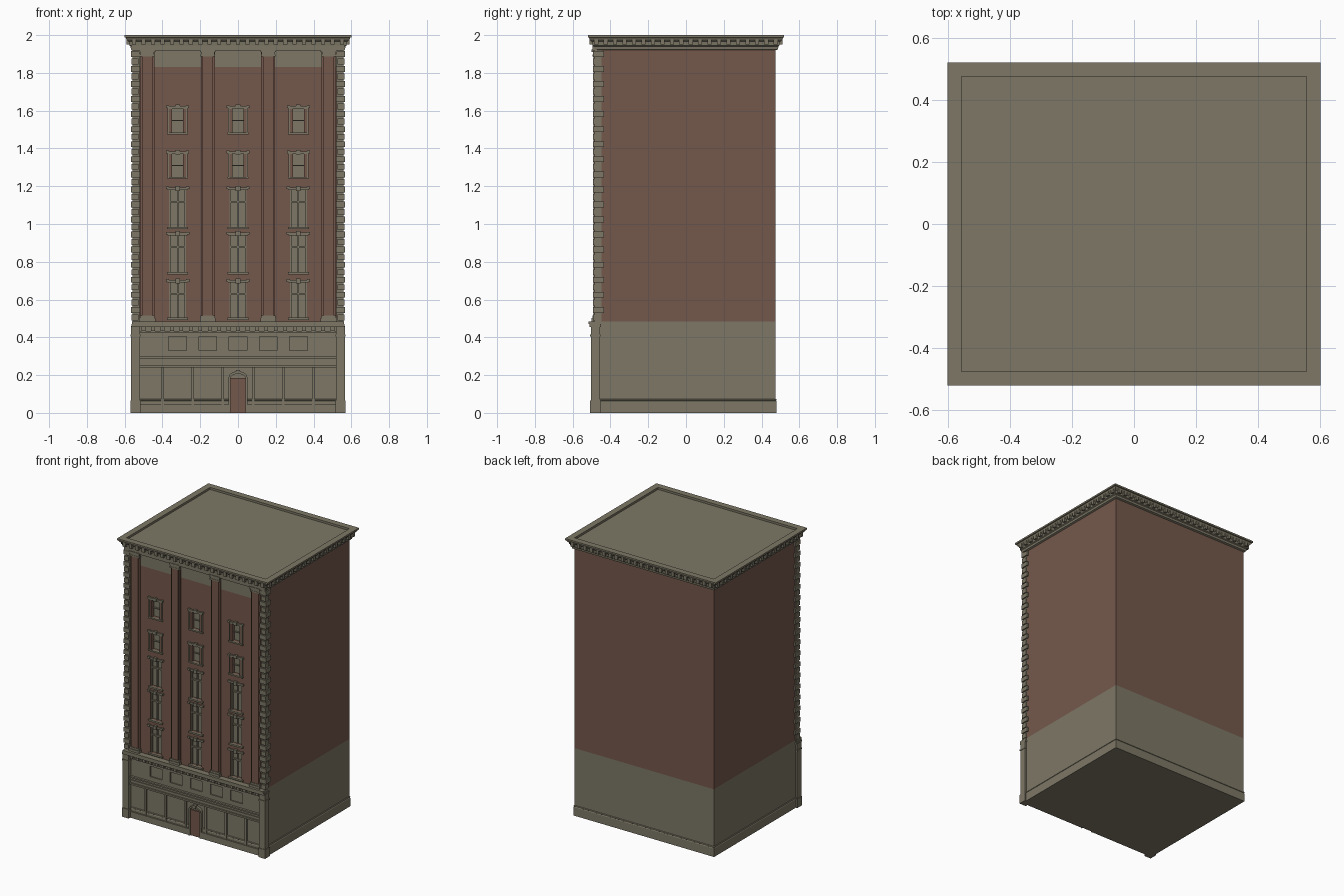
import bpy, bmesh, math

if "Cube" in bpy.data.objects:
    bpy.data.objects.remove(bpy.data.objects["Cube"])

HX, HY = 0.555, 0.475          # half size of the main block
F = -HY                        # plane of the front wall


def material(name, rgb):
    m = bpy.data.materials.new(name)
    m.diffuse_color = (*rgb, 1)
    m.use_nodes = True
    m.node_tree.nodes["Principled BSDF"].inputs["Base Color"].default_value = m.diffuse_color
    return m


STONE = material("grey stone", (0.205, 0.185, 0.132))
BRICK = material("red brown brick", (0.175, 0.098, 0.070))


def finish(name, bm, *mats):
    bmesh.ops.recalc_face_normals(bm, faces=bm.faces)
    me = bpy.data.meshes.new(name)
    bm.to_mesh(me)
    bm.free()
    for m in mats:
        me.materials.append(m)
    ob = bpy.data.objects.new(name, me)
    bpy.context.collection.objects.link(ob)
    return ob


def boxes(name, mat, items):
    """One object from many boxes (x0, x1, y0, y1, z0, z1)."""
    bm = bmesh.new()
    for x0, x1, y0, y1, z0, z1 in items:
        vs = bmesh.ops.create_cube(bm, size=1)["verts"]
        for v in vs:
            v.co = (x1 if v.co.x > 0 else x0, y1 if v.co.y > 0 else y0,
                    z1 if v.co.z > 0 else z0)
    return finish(name, bm, mat)


def front(x, w, z0, z1, out, back=0.004):
    """Box on the front wall, centred at x, standing out from it."""
    return (x - w / 2, x + w / 2, F - out, F + back, z0, z1)


def rings(name, profile, *mats):
    """Rectangular rings (offset, z) lofted round the block and capped."""
    bm = bmesh.new()
    loops = []
    for o, z in profile:
        loops.append([bm.verts.new((sx * (HX + o), sy * (HY + o), z))
                      for sx, sy in ((-1, -1), (1, -1), (1, 1), (-1, 1))])
    for a, b in zip(loops, loops[1:]):
        for i in range(4):
            j = (i + 1) % 4
            bm.faces.new((a[i], a[j], b[j], b[i]))
    bm.faces.new(loops[0])
    bm.faces.new(loops[-1])
    return finish(name, bm, *mats)


BAYS = (-0.32, 0, 0.32)
TALL = ((0.505, 0.69), (0.745, 0.94), (0.985, 1.18))
SMALL = ((1.25, 1.37), (1.485, 1.61))
PANELS = (-0.32, -0.16, 0, 0.16, 0.32)

# main block with window recesses cut into the front
body = rings("main_block", [(0, 0), (0, 0.485), (0, 1.83), (0, 1.93)], STONE, BRICK)
holes = [front(x, 0.092, a, b, 0.05, 0.02) for x in BAYS for a, b in TALL]
holes += [front(x, 0.06, a, b, 0.05, 0.02) for x in BAYS for a, b in SMALL]
holes += [front(x, 0.095, 0.33, 0.405, 0.05, 0.008) for x in PANELS]
cutter = boxes("window_cutter", STONE, holes)
cutter.hide_render = True
mod = body.modifiers.new("windows", "BOOLEAN")
mod.operation, mod.solver, mod.object = "DIFFERENCE", "EXACT", cutter
bpy.context.view_layer.objects.active = body
bpy.ops.object.modifier_apply(modifier=mod.name)
bpy.data.objects.remove(cutter)
for p in body.data.polygons:
    c, n = p.center, p.normal
    pane = n.y < -0.5 and c.y > F + 0.005
    band = n.y < -0.5 and c.z > 1.83
    p.material_index = 0 if c.z < 0.485 or pane or band or abs(n.z) > 0.9 and c.z > 1.9 else 1

# plinth round the foot
rings("plinth", [(0.004, 0), (0.004, 0.06), (0.002, 0.064), (0.005, 0.066),
                 (0.005, 0.071), (0, 0.074)], STONE)

# crowning cornice with a sunk roof
rings("cornice", [(0, 1.92), (0.012, 1.925), (0.014, 1.94), (0.02, 1.945),
                  (0.022, 1.965), (0.036, 1.978), (0.038, 1.986), (0.045, 1.988),
                  (0.045, 2.0), (0, 2.0), (0, 1.985)], STONE)
dent = []
for i in range(23):
    x = -0.55 + i * 0.05
    for s in (-1, 1):
        y0, y1 = sorted((s * (HY + 0.012), s * (HY + 0.036)))
        dent.append((x - 0.011, x + 0.011, y0, y1, 1.95, 1.98))
for i in range(20):
    y = -0.475 + i * 0.05
    for s in (-1, 1):
        x0, x1 = sorted((s * (HX + 0.012), s * (HX + 0.036)))
        dent.append((x0, x1, y - 0.011, y + 0.011, 1.95, 1.98))
boxes("cornice_dentils", STONE, dent)
boxes("front_entablature", STONE, [front(0, 1.125, 1.918, 1.945, 0.02)])

# pilasters: brick shafts with stone feet and capitals
PIL = (-0.48, -0.16, 0.16, 0.48)
shafts, ends = [], []
for x in PIL:
    shafts += [front(x, 0.074, 0.485, 1.92, 0.008), front(x, 0.054, 0.485, 1.92, 0.016)]
    ends += [front(x, 0.084, 0.485, 0.502, 0.024), front(x, 0.076, 0.502, 0.515, 0.020),
             front(x, 0.078, 1.888, 1.898, 0.020), front(x, 0.07, 1.898, 1.91, 0.018),
             front(x, 0.084, 1.91, 1.925, 0.024)]
boxes("pilaster_shafts", BRICK, shafts)
boxes("pilaster_feet_and_capitals", STONE, ends)

# corner quoins: alternate long and short blocks over a backing strip
quoins = []
N = 36
step = (1.92 - 0.485) / N
for s in (-1, 1):
    def corner(xin, xout, yout, yback, z0, z1):
        a, b = sorted((s * xin, s * xout))
        return (a, b, yout, yback, z0, z1)
    quoins.append(corner(0.522, 0.558, F - 0.010, -0.447, 0.485, 1.92))
    for i in range(N):
        z = 0.485 + i * step
        long = i % 2
        quoins.append(corner(0.518 if long else 0.527, 0.567 if long else 0.563, F - 0.018,
                             -0.435 if long else -0.450, z + 0.005, z + step - 0.004))
boxes("corner_quoins", STONE, quoins)

# window frames, bars, sills and heads
trim, bars, jambs = [], [], []
for x in BAYS:
    for a, b in TALL:
        trim += [front(x, 0.112, a - 0.012, a, 0.012),
                 front(x, 0.104, b, b + 0.014, 0.008),
                 front(x, 0.024, b - 0.004, b + 0.022, 0.016)]
        trim += [front(x + s * 0.053, 0.018, b + 0.004, b + 0.018, 0.013) for s in (-1, 1)]
        zt = a + (b - a) * 0.68
        bars += [(x - 0.046, x + 0.046, F + 0.008, F + 0.021, zt - 0.005, zt + 0.005),
                 (x - 0.004, x + 0.004, F + 0.010, F + 0.021, a, b)]
        for s in (-1, 1):
            c = x + s * 0.042
            bars.append((c - 0.004, c + 0.004, F + 0.006, F + 0.021, a, b))
    for a, b in SMALL:
        trim += [front(x, 0.112, a - 0.010, a, 0.014), front(x, 0.108, b, b + 0.014, 0.012),
                 front(x, 0.024, b - 0.002, b + 0.022, 0.016)]
        for s in (-1, 1):
            trim += [front(x + s * 0.049, 0.006, a, b, 0.012),
                     front(x + s * 0.052, 0.016, b + 0.004, b + 0.018, 0.014)]
            jambs.append(front(x + s * 0.038, 0.015, a, b, 0.006))
        zm = (a + b) / 2
        bars.append((x - 0.03, x + 0.03, F + 0.010, F + 0.021, zm - 0.003, zm + 0.003))
boxes("window_trim", STONE, trim)
boxes("window_bars", STONE, bars)
boxes("window_jambs", BRICK, jambs)

# ground floor: corner piers, ledge, brackets, mouldings, shop dividers
piers = []
for s in (-1, 1):
    for xin, xout, out, back, z0, z1 in ((0.52, 0.567, 0.028, -0.455, 0, 0.46),
                                         (0.517, 0.570, 0.032, -0.452, 0, 0.065),
                                         (0.517, 0.570, 0.032, -0.452, 0.405, 0.415)):
        a, b = sorted((s * xin, s * xout))
        piers.append((a, b, F - out, back, z0, z1))
boxes("corner_piers", STONE, piers)
boxes("ledge", STONE, [(-0.565, 0.565, F - 0.036, -0.45, 0.455, 0.470),
                       (-0.560, 0.560, F - 0.042, -0.455, 0.470, 0.485),
                       front(0, 1.04, 0.425, 0.434, 0.012)])
boxes("ledge_brackets", STONE, [front(-0.5 + i * 0.05, 0.02, 0.434, 0.456, 0.028)
                                for i in range(21)])
boxes("shop_mouldings", STONE, [front(0, 1.04, 0.24, 0.252, 0.018),
                                front(0, 1.04, 0.252, 0.288, 0.008),
                                front(0, 1.04, 0.266, 0.274, 0.014),
                                front(0, 1.04, 0.288, 0.298, 0.016)])
boxes("shop_dividers", STONE, [front(x, 0.014, 0.04, 0.24, 0.010)
                               for x in (-0.4, -0.24, -0.08, 0.08, 0.24, 0.4)])
boxes("shop_sills", STONE, [(s * 0.28 - 0.235, s * 0.28 + 0.235, F - 0.014, F, 0, 0.045)
                            for s in (-1, 1)])

# door with an arched hood
boxes("door", BRICK, [front(0, 0.08, 0, 0.185, 0.009, 0)])
boxes("door_posts", STONE, [front(s * 0.044, 0.010, 0, 0.19, 0.018) for s in (-1, 1)]
      + [front(0, 0.022, 0.205, 0.228, 0.024)])
bm = bmesh.new()
arc = [math.pi * i / 12 for i in range(13)]
pts = [(0.050 * math.cos(t), 0.185 + 0.036 * math.sin(t)) for t in arc]
pts += [(0.040 * math.cos(t), 0.183 + 0.024 * math.sin(t)) for t in reversed(arc)]
face = bm.faces.new([bm.verts.new((x, F, z)) for x, z in pts])
ext = bmesh.ops.extrude_face_region(bm, geom=[face])["geom"]
bmesh.ops.translate(bm, vec=(0, -0.02, 0),
                    verts=[g for g in ext if isinstance(g, bmesh.types.BMVert)])
finish("door_arch", bm, STONE)
